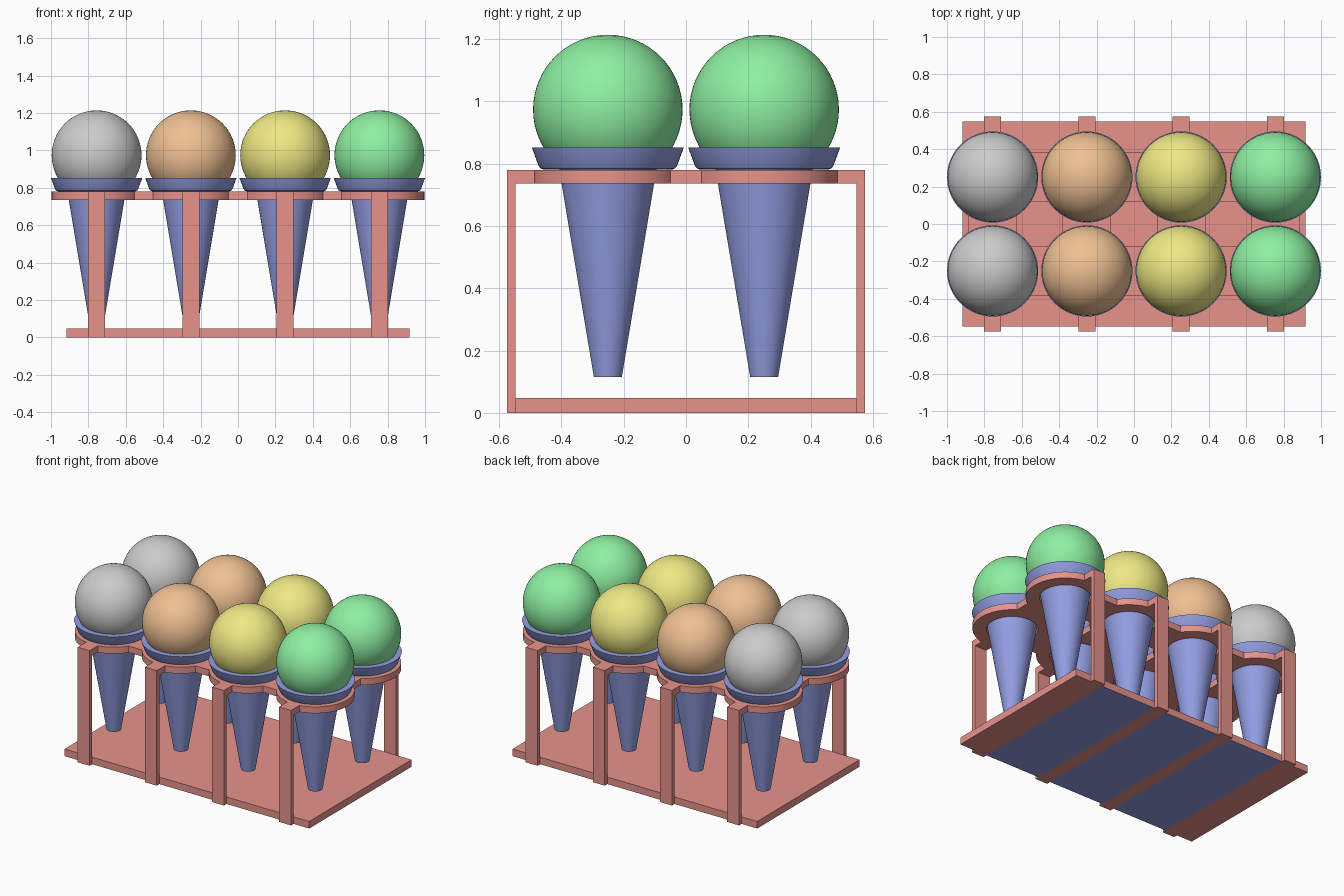
import bpy, bmesh, math

if "Cube" in bpy.data.objects:
    bpy.data.objects.remove(bpy.data.objects["Cube"])

XS = [-0.756, -0.252, 0.252, 0.756]
YS = [-0.251, 0.251]
RACK_Z = (0.736, 0.78)


def material(name, rgb):
    m = bpy.data.materials.new(name)
    m.diffuse_color = (*rgb, 1)
    m.use_nodes = True
    m.node_tree.nodes["Principled BSDF"].inputs["Base Color"].default_value = m.diffuse_color
    return m


RED = material("red", (0.80, 0.29, 0.26))
BLUE = material("blue", (0.29, 0.34, 0.76))
SCOOPS = [("grey", None),
          ("orange", material("orange", (0.86, 0.53, 0.29))),
          ("yellow", material("yellow", (0.86, 0.81, 0.23))),
          ("green", material("green", (0.27, 0.87, 0.36)))]


def smooth(ob):
    bpy.ops.object.select_all(action='DESELECT')
    ob.select_set(True)
    bpy.context.view_layer.objects.active = ob
    bpy.ops.object.shade_smooth_by_angle(angle=math.radians(25))


def finish(name, bm, mat):
    me = bpy.data.meshes.new(name)
    bm.to_mesh(me)
    bm.free()
    ob = bpy.data.objects.new(name, me)
    bpy.context.collection.objects.link(ob)
    if mat:
        me.materials.append(mat)
    return ob


def box(name, x, y, z, mat):
    bm = bmesh.new()
    bmesh.ops.create_cube(bm, size=1)
    for v in bm.verts:
        v.co = [r[0] + (c + 0.5) * (r[1] - r[0]) for c, r in zip(v.co, (x, y, z))]
    return finish(name, bm, mat)


def lathe(name, profile, loc, mat, sides=64):
    bm = bmesh.new()
    vs = [bm.verts.new((r, 0, z)) for r, z in profile]
    es = [bm.edges.new(p) for p in zip(vs, vs[1:])]
    bmesh.ops.spin(bm, geom=vs + es, cent=(0, 0, 0), axis=(0, 0, 1),
                   angle=math.tau, steps=sides)
    bmesh.ops.remove_doubles(bm, verts=bm.verts, dist=1e-5)
    bmesh.ops.recalc_face_normals(bm, faces=bm.faces)
    ob = finish(name, bm, mat)
    ob.location = loc
    smooth(ob)
    return ob


# Base slab with blue panels set into its underside
box("base", (-0.918, 0.918), (-0.548, 0.548), (0.001, 0.048), RED)
for end in (-1, 1):
    box("base_end", sorted((end * 0.75, end * 0.918)), (-0.548, 0.548), (0, 0.04), RED)
for a, b in zip(XS, XS[1:]):
    box("underside_panel", (a + 0.045, b - 0.045), (-0.547, 0.547), (0, 0.002), BLUE)

# Frame hoops: strap under the base, two legs, and tabs to the rings
for x in XS:
    w = (x - 0.045, x + 0.045)
    box("base_strap", w, (-0.56, 0.56), (0, 0.048), RED)
    for s in (-1, 1):
        box("leg", w, sorted((s * 0.548, s * 0.575)), (0, RACK_Z[1]), RED)
        box("ring_tab", w, sorted((s * 0.45, s * 0.56)), RACK_Z, RED)
    # Link between front and back rings
    box("cross_link", (x - 0.13, x + 0.13), (YS[0] + 0.19, YS[1] - 0.19), RACK_Z, RED)

# Links between neighbouring rings along the rack
for y in YS:
    for a, b in zip(XS, XS[1:]):
        box("long_link", (a + 0.19, b - 0.19), (y - 0.13, y + 0.13), RACK_Z, RED)

# Rings, cones with flared collars, and scoops
z0, z1 = RACK_Z
ring = [(0.157, z0), (0.24, z0), (0.24, z1), (0.157, z1), (0.157, z0)]
cone = [(0, 0.115), (0.045, 0.115), (0.156, 0.781), (0.205, 0.781), (0.216, 0.785),
        (0.223, 0.795), (0.244, 0.852), (0, 0.852)]
for x, (flavour, mat) in zip(XS, SCOOPS):
    for y in YS:
        lathe("holder_ring", ring, (x, y, 0), RED)
        lathe("cone", cone, (x, y, 0), BLUE)
        bm = bmesh.new()
        bmesh.ops.create_uvsphere(bm, u_segments=64, v_segments=32, radius=0.24)
        ball = finish(flavour + "_scoop", bm, mat)
        ball.location = (x, y, 0.974)
        smooth(ball)
